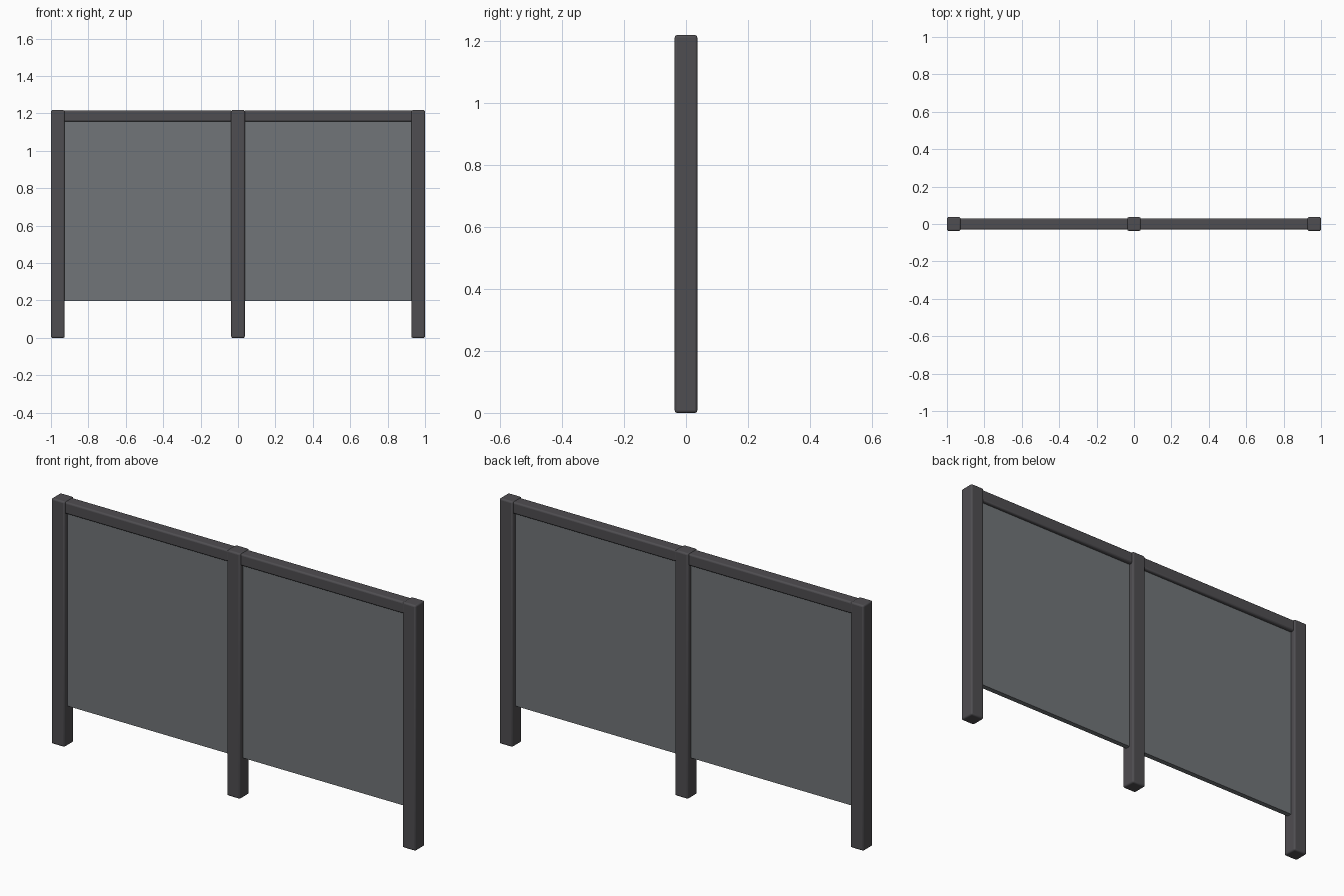
import bpy

if "Cube" in bpy.data.objects:
    bpy.data.objects.remove(bpy.data.objects["Cube"])

def material(name, rgb):
    m = bpy.data.materials.new(name)
    m.diffuse_color = (*rgb, 1.0)
    m.use_nodes = True
    m.node_tree.nodes["Principled BSDF"].inputs["Base Color"].default_value = m.diffuse_color
    return m

metal = material("dark_metal", (0.078, 0.075, 0.082))
glass = material("grey_panel", (0.165, 0.178, 0.188))

def box(name, x, y, z, mat, bevel=0.0):
    """Box from (min, max) ranges, with optional rounded edges."""
    bpy.ops.mesh.primitive_cube_add(
        size=1, location=[(r[0] + r[1]) / 2 for r in (x, y, z)])
    ob = bpy.context.object
    ob.name = name
    ob.scale = [r[1] - r[0] for r in (x, y, z)]
    bpy.ops.object.transform_apply(location=False, rotation=False, scale=True)
    ob.data.materials.append(mat)
    if bevel:
        mod = ob.modifiers.new("rounded_edges", 'BEVEL')
        mod.width = bevel
        mod.segments = 3
        bpy.ops.object.shade_smooth_by_angle()
    return ob

H = 0.0365   # half the post width

# Three square posts
for side, cx in (("left", -1 + H), ("middle", 0.0), ("right", 1 - H)):
    box(side + "_post", (cx - H, cx + H), (-H, H), (0, 1.218), metal, 0.008)

# Top rails and infill panels in both bays
for side, s in (("left", -1), ("right", 1)):
    span = sorted((s * 0.03, s * 0.935))
    box(side + "_top_rail", span, (-0.03, 0.03), (1.157, 1.215), metal, 0.008)
    box(side + "_panel", span, (-0.0125, 0.0125), (0.197, 1.17), glass)
